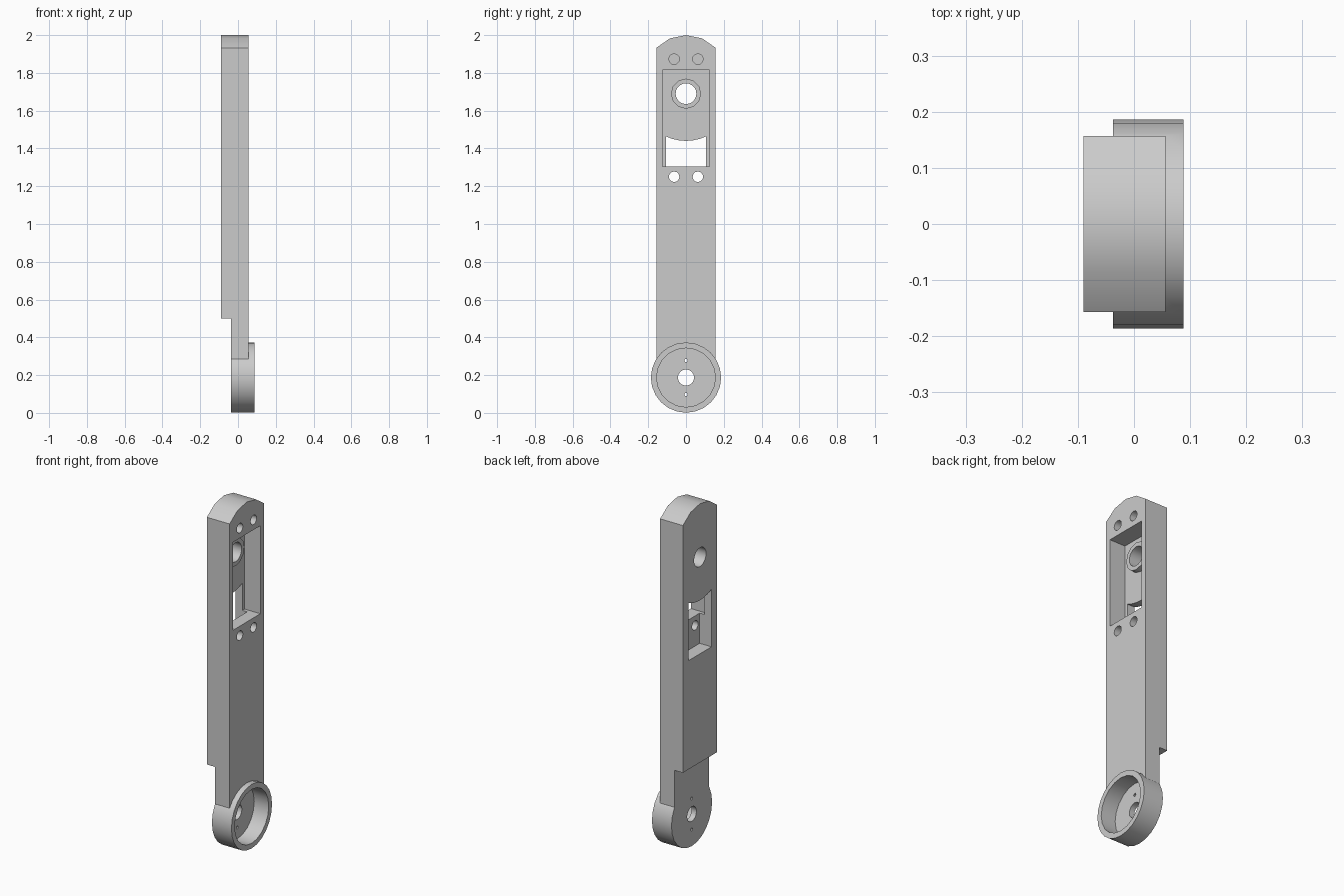
import bpy, bmesh, math

cube = bpy.data.objects.get("Cube")
if cube:
    bpy.data.objects.remove(cube, do_unlink=True)

grey = bpy.data.materials.new("plain grey")
grey.use_nodes = True
colour = (0.6, 0.6, 0.6, 1)
grey.diffuse_color = colour
grey.node_tree.nodes["Principled BSDF"].inputs["Base Color"].default_value = colour


def prism(name, outline, x0, x1):
    """Extrude a closed (y, z) outline along x."""
    bm = bmesh.new()
    face = bm.faces.new([bm.verts.new((x0, y, z)) for y, z in outline])
    moved = bmesh.ops.extrude_face_region(bm, geom=[face])["geom"]
    verts = [v for v in moved if isinstance(v, bmesh.types.BMVert)]
    bmesh.ops.translate(bm, verts=verts, vec=(x1 - x0, 0, 0))
    bmesh.ops.recalc_face_normals(bm, faces=bm.faces)
    mesh = bpy.data.meshes.new(name)
    bm.to_mesh(mesh)
    bm.free()
    mesh.materials.append(grey)
    obj = bpy.data.objects.new(name, mesh)
    bpy.context.collection.objects.link(obj)
    return obj


def arc(y, z, r, start, end, n):
    """Points on a circle arc, angles in radians from +y towards +z."""
    steps = [start + (end - start) * i / n for i in range(n + 1)]
    return [(y + r * math.cos(a), z + r * math.sin(a)) for a in steps]


def circle(y, z, r, n):
    return arc(y, z, r, 0, math.tau, n)[:-1]


def rect(y, z0, z1):
    return [(-y, z0), (y, z0), (y, z1), (-y, z1)]


def combine(target, operation, outline, x0, x1):
    """Join a prism to the target or cut it away."""
    tool = prism("tool", outline, x0, x1)
    mod = target.modifiers.new("combine", 'BOOLEAN')
    mod.operation, mod.solver, mod.object = operation, 'EXACT', tool
    bpy.context.view_layer.objects.active = target
    bpy.ops.object.modifier_apply(modifier=mod.name)
    mesh = tool.data
    bpy.data.objects.remove(tool, do_unlink=True)
    bpy.data.meshes.remove(mesh)


BACK, STEP, FRONT, RIM = -0.09, -0.037, 0.056, 0.088
HALF, CUP_Z, CUP_R, BORE_Z = 0.157, 0.187, 0.186, 1.69

# Beam with a shallow rounded top, thinned near the cup
top_r = 0.217
spread = math.asin(HALF / top_r)
crown = arc(0, 2 - top_r, top_r, math.pi / 2 - spread, math.pi / 2 + spread, 4)
arm = prism("pivot_arm", [(-HALF, CUP_Z), (HALF, CUP_Z)] + crown, BACK, FRONT)
combine(arm, 'DIFFERENCE', rect(0.3, 0, 0.5), BACK - 0.1, STEP)

# Round cup at the lower end
combine(arm, 'UNION', circle(0, CUP_Z, CUP_R, 24), STEP, RIM)
combine(arm, 'DIFFERENCE', circle(0, CUP_Z, 0.156, 20), -0.005, RIM + 0.1)
combine(arm, 'DIFFERENCE', circle(0, CUP_Z, 0.043, 16), -0.2, 0.2)
for side in (-1, 1):
    combine(arm, 'DIFFERENCE', circle(0, CUP_Z + side * 0.09, 0.009, 8), -0.2, 0.2)

# Recess on the open side with a bored boss
combine(arm, 'DIFFERENCE', rect(0.125, 1.305, 1.815), -0.045, FRONT + 0.1)
combine(arm, 'UNION', circle(0, BORE_Z, 0.08, 12), -0.06, -0.015)
combine(arm, 'DIFFERENCE', circle(0, BORE_Z, 0.055, 20), -0.2, 0.2)

# Recess on the other side, its top edge concentric with the bore
half_angle = math.asin(0.105 / 0.25)
down = -math.pi / 2
lip = arc(0, BORE_Z, 0.25, down + half_angle, down - half_angle, 6)
combine(arm, 'DIFFERENCE', [(-0.105, 1.13), (0.105, 1.13)] + lip, BACK - 0.1, -0.014)

# Screw holes: blind pair above the recess, pair below opening into the other recess
for side in (-1, 1):
    for z in (1.873, 1.25):
        combine(arm, 'DIFFERENCE', circle(side * 0.063, z, 0.028, 12), -0.045, 0.2)

# Smooth curved walls, keep edges sharp
bpy.ops.object.select_all(action='DESELECT')
arm.select_set(True)
bpy.context.view_layer.objects.active = arm
bpy.ops.object.shade_smooth_by_angle(angle=math.radians(32))
